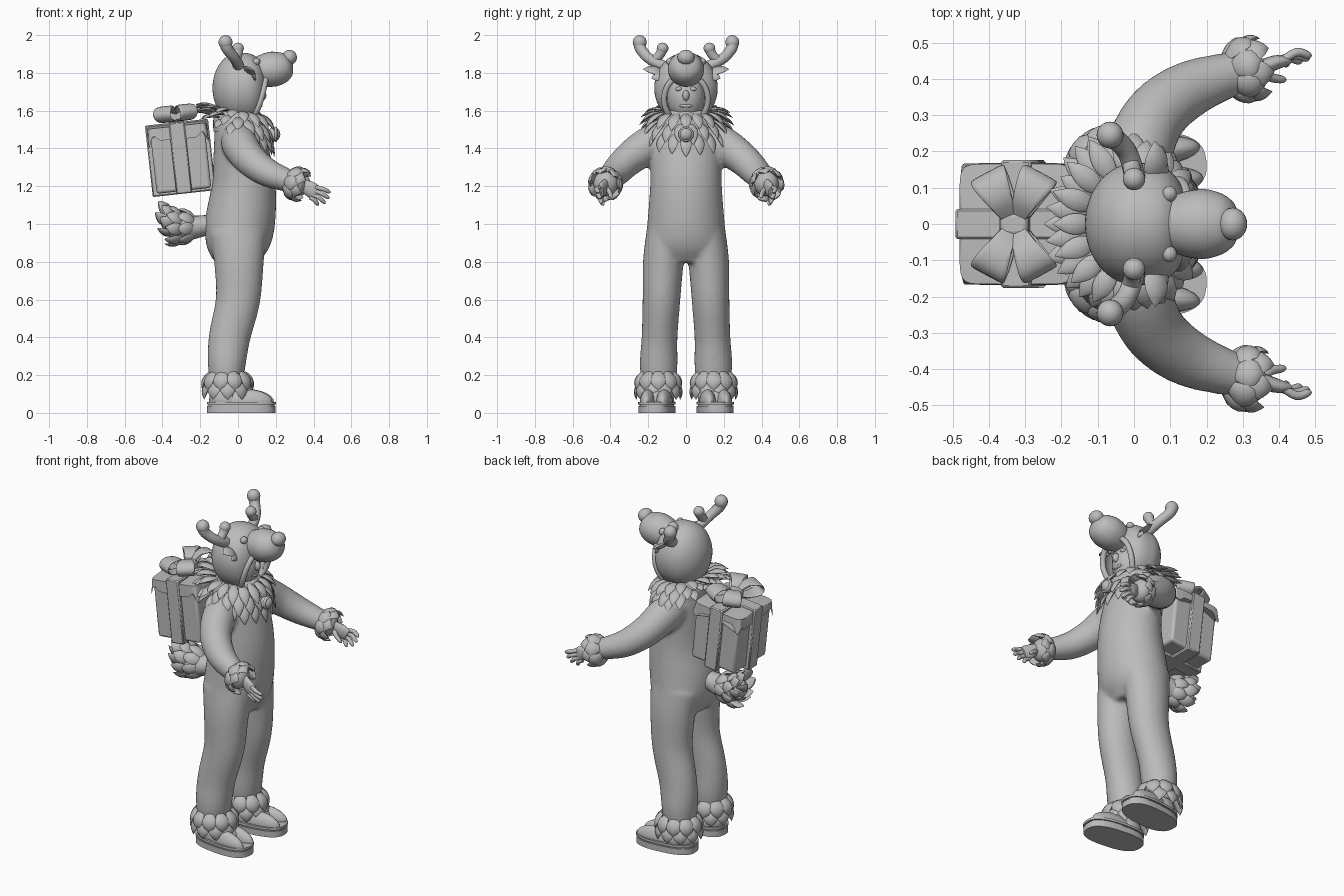
import bpy, bmesh, math, random
from mathutils import Vector, Matrix

random.seed(4)
cube = bpy.data.objects.get("Cube")
if cube:
    bpy.data.objects.remove(cube)

grey = bpy.data.materials.new("plain grey")
grey.use_nodes = True
GREY = (0.5, 0.5, 0.5, 1)
grey.diffuse_color = GREY
grey.node_tree.nodes["Principled BSDF"].inputs["Base Color"].default_value = GREY
X, Y, Z = Vector((1, 0, 0)), Vector((0, 1, 0)), Vector((0, 0, 1))


def spline(keys, sub):
    """Catmull-Rom through tuples of any length."""
    k = [Vector(p) for p in keys]
    out = []
    for i in range(len(k) - 1):
        a, b, c, d = k[max(i - 1, 0)], k[i], k[i + 1], k[min(i + 2, len(k) - 1)]
        for j in range(sub):
            t = j / sub
            out.append(0.5 * (2 * b + (c - a) * t + (2 * a - 5 * b + 4 * c - d) * t * t
                              + (3 * b - a - 3 * c + d) * t ** 3))
    return out + [k[-1]]


def tube(bm, keys, ref=X, n=16, sub=4, power=2, closed=False):
    """Sweep an oval along (x, y, z, radius towards ref, other radius)."""
    pts = spline(keys, sub)
    if closed:
        pts.pop()
    rings, m = [], len(pts)
    for i, p in enumerate(pts):
        q, r = (pts[(i + 1) % m], pts[i - 1]) if closed else (pts[min(i + 1, m - 1)], pts[max(i - 1, 0)])
        t = (Vector(q[:3]) - Vector(r[:3])).normalized()
        u = (ref - t * ref.dot(t)).normalized()
        v = t.cross(u)
        ring = []
        for j in range(n):
            c, s = math.cos(math.tau * j / n), math.sin(math.tau * j / n)
            c, s = (math.copysign(abs(w) ** (2 / power), w) for w in (c, s))
            ring.append(bm.verts.new(Vector(p[:3]) + u * c * max(p[3], 0.001) + v * s * max(p[4], 0.001)))
        rings.append(ring)
    for i in range(m if closed else m - 1):
        a, b = rings[i], rings[(i + 1) % m]
        for j in range(n):
            bm.faces.new((a[j], a[(j + 1) % n], b[(j + 1) % n], b[j]))
    if not closed:
        bm.faces.new(rings[0][::-1])
        bm.faces.new(rings[-1])
    return rings


def ball(bm, center, size, n=24):
    m = Matrix.Translation(center) @ Matrix.Diagonal((*size, 1))
    return bmesh.ops.create_uvsphere(bm, u_segments=n, v_segments=n // 2, radius=1, matrix=m)["verts"]


def leaf(bm, base, direction, normal, length, width, curl=0.1):
    """Pointed, slightly curled tuft."""
    d, nrm = Vector(direction).normalized(), Vector(normal).normalized()
    base, side = Vector(base), d.cross(nrm).normalized()
    keys = []
    for t, w in ((0, 0.5), (0.3, 0.95), (0.6, 0.9), (0.85, 0.45), (1, 0)):
        p = base + d * length * t + nrm * length * curl * (4 * t * (1 - t) + t * t * 0.5)
        keys.append((*p, width * w, width * w * 0.35))
    tube(bm, keys, side, 8, 2)


def box(bm, center, size):
    bmesh.ops.create_cube(bm, size=2, matrix=Matrix.Translation(center) @ Matrix.Diagonal((*size, 1)))


def finish(bm, name, matrix=None, angle=50):
    bmesh.ops.recalc_face_normals(bm, faces=bm.faces)
    me = bpy.data.meshes.new(name)
    bm.to_mesh(me)
    bm.free()
    ob = bpy.data.objects.new(name, me)
    bpy.context.collection.objects.link(ob)
    me.materials.append(grey)
    if matrix:
        ob.matrix_world = matrix
    bpy.ops.object.select_all(action='DESELECT')
    bpy.context.view_layer.objects.active = ob
    ob.select_set(True)
    bpy.ops.object.shade_smooth_by_angle(angle=math.radians(angle))
    return ob


# Suit: torso, legs and arms fused into one soft skin
bm = bmesh.new()
tube(bm, [(-0.01, 0, 0.8, 0.12, 0.17), (-0.005, 0, 0.88, 0.165, 0.215), (0.01, 0, 1.0, 0.185, 0.205),
          (0.03, 0, 1.2, 0.17, 0.19), (0.015, 0, 1.4, 0.145, 0.185), (0, 0, 1.5, 0.125, 0.165),
          (0, 0, 1.58, 0.1, 0.11)], n=32)
for s in (1, -1):
    tube(bm, [(-0.06, s * 0.145, 0.12, 0.08, 0.085), (-0.06, s * 0.145, 0.25, 0.1, 0.1),
              (-0.045, s * 0.14, 0.4, 0.11, 0.095), (0, s * 0.13, 0.6, 0.118, 0.1),
              (0.005, s * 0.12, 0.8, 0.132, 0.108), (0, s * 0.1, 0.95, 0.15, 0.11)], n=24)
    tube(bm, [(0, s * 0.1, 1.44, 0.1, 0.09), (0.01, s * 0.19, 1.42, 0.1, 0.095),
              (0.06, s * 0.3, 1.345, 0.088, 0.088), (0.16, s * 0.375, 1.27, 0.075, 0.078),
              (0.31, s * 0.425, 1.215, 0.055, 0.055)], Z, 20)
suit = finish(bm, "suit")
rm = suit.modifiers.new("fuse", 'REMESH')
rm.mode, rm.voxel_size, rm.use_smooth_shade = 'VOXEL', 0.012, True
sm = suit.modifiers.new("soften", 'SMOOTH')
sm.factor, sm.iterations = 0.5, 6

# Hood: egg with a face opening and a rolled rim


def hood_front(y, z):
    r = max(0.0, 1 - (y / 0.168) ** 2 - ((z - 1.72) / 0.187) ** 2)
    return 0.005 + 0.148 * r ** 0.32


bm = bmesh.new()
for v in ball(bm, (0.005, 0, 1.72), (0.14, 0.168, 0.187), 64):
    if v.co.x > 0.006:
        v.co.x = hood_front(v.co.y, v.co.z)
bmesh.ops.delete(bm, geom=[f for f in bm.faces if (c := f.calc_center_median()).x > 0.03
                           and (c.y / 0.11) ** 2 + ((c.z - 1.66) / 0.125) ** 2 < 1], context='FACES')
hood = finish(bm, "hood")
hood.modifiers.new("thickness", 'SOLIDIFY').thickness = 0.012
bm = bmesh.new()
rim = []
for i in range(25):
    a = math.tau * i / 24
    y, z = 0.116 * math.sin(a), 1.66 + 0.13 * math.cos(a)
    rim.append((hood_front(y, z) + 0.004, y, z, 0.016, 0.016))
tube(bm, rim, X, 10, 2, closed=True)
finish(bm, "hood_rim")

# Face inside the hood
bm = bmesh.new()
ball(bm, (0.025, 0, 1.67), (0.105, 0.1, 0.13), 32)
ball(bm, (0.128, 0, 1.68), (0.022, 0.018, 0.028))
ball(bm, (0.115, 0, 1.625), (0.014, 0.035, 0.01))
ball(bm, (0.095, 0, 1.575), (0.03, 0.04, 0.025))
for s in (1, -1):
    ball(bm, (0.112, s * 0.038, 1.715), (0.012, 0.018, 0.012))
finish(bm, "face")

# Snout, nose, brow eyes and ears on the hood
bm = bmesh.new()
tube(bm, [(0.1, 0, 1.81, 0.075, 0.075), (0.15, 0, 1.815, 0.09, 0.092), (0.21, 0, 1.825, 0.09, 0.094),
          (0.265, 0, 1.845, 0.062, 0.065), (0.29, 0, 1.855, 0, 0)], Z, 32)
finish(bm, "snout")
bm = bmesh.new()
ball(bm, (0.272, 0, 1.882), (0.04, 0.045, 0.04))
finish(bm, "nose")
bm = bmesh.new()
for s in (1, -1):
    ball(bm, (0.098, s * 0.083, 1.86), (0.02, 0.022, 0.02))
finish(bm, "hood_eyes")
bm = bmesh.new()
for s in (1, -1):
    leaf(bm, (0.055, s * 0.12, 1.795), (0, s, 0.18), (0.6, 0, 1), 0.11, 0.038)
    leaf(bm, (0.075, s * 0.125, 1.785), (0.1, s, -0.25), (1, 0, 0.4), 0.06, 0.025)
finish(bm, "ears")

# Antlers with rounded tips
bm = bmesh.new()
for s in (1, -1):
    tube(bm, [(0.005, s * 0.08, 1.82, 0.03, 0.03), (0, s * 0.14, 1.845, 0.029, 0.029),
              (-0.02, s * 0.2, 1.88, 0.028, 0.028), (-0.055, s * 0.238, 1.925, 0.03, 0.03),
              (-0.065, s * 0.245, 1.955, 0.034, 0.034)], X, 16)
    ball(bm, (-0.066, s * 0.245, 1.962), (0.037, 0.037, 0.038))
    tube(bm, [(-0.01, s * 0.175, 1.86, 0.024, 0.024), (-0.003, s * 0.14, 1.895, 0.025, 0.025),
              (0, s * 0.125, 1.925, 0.028, 0.028)], X, 16)
    ball(bm, (0, s * 0.124, 1.93), (0.031, 0.031, 0.03))
finish(bm, "antlers")

# Collar: three rows of tufts, low on the chest and high behind the neck
bm = bmesh.new()
for row in range(3):
    for i in range(18):
        a = math.tau * (i + 0.5 * (row % 2)) / 18
        c, s = math.cos(a), math.sin(a)
        grow = 1 + 0.1 * row
        z = 1.595 - 0.035 * row - c * (0.015 + 0.02 * row)
        slope = -0.5 - 0.65 * c - 0.35 * row * (1 + c)
        leaf(bm, (0.115 * c * grow, 0.14 * s * grow, z), (c, s, slope), (-slope * c, -slope * s, 1),
             random.uniform(0.105, 0.13), 0.03, 0.12)
tube(bm, [(0, 0, 1.49, 0.13, 0.165), (0, 0, 1.56, 0.13, 0.15), (0, 0, 1.6, 0.1, 0.11)], n=32)
finish(bm, "fur_collar")

# Bell on the collar
bm = bmesh.new()
ball(bm, (0.19, 0, 1.475), (0.034, 0.037, 0.037))
ring = [(0.2, 0.033 * math.sin(a), 1.475 + 0.033 * math.cos(a), 0.008, 0.008)
        for a in (math.tau * i / 12 for i in range(13))]
tube(bm, ring, X, 8, 2, closed=True)
finish(bm, "bell")

for s, side in ((1, "left"), (-1, "right")):
    # Wrist cuff of plump tufts
    bm = bmesh.new()
    axis = Vector((0.93, s * 0.15, -0.33)).normalized()
    u = axis.cross(Z).normalized()
    v = axis.cross(u)
    mid = Vector((0.305, s * 0.425, 1.215))
    ball(bm, mid, (0.055, 0.065, 0.068))
    for row in range(2):
        for i in range(7):
            a = math.tau * (i + row / 2) / 7
            out = u * math.cos(a) + v * math.sin(a)
            leaf(bm, mid + out * 0.048 + axis * (0.025 * row - 0.05), axis + out * 0.25, out, 0.085, 0.038, 0.22)
    finish(bm, side + "_wrist_cuff")

    # Hand: palm, four fingers, thumb
    bm = bmesh.new()
    tube(bm, [(0.3, s * 0.425, 1.22, 0.03, 0.03), (0.345, s * 0.43, 1.205, 0.034, 0.022),
              (0.39, s * 0.445, 1.18, 0.042, 0.02), (0.42, s * 0.45, 1.165, 0.034, 0.014)], Z, 16)
    for i, (x, z) in enumerate(((0.49, 1.165), (0.485, 1.135), (0.465, 1.11), (0.43, 1.1))):
        f = 0.012
        y = 0.465 - 0.008 * i
        bx, bz = 0.405 - 0.008 * i, 1.195 - 0.018 * i
        tube(bm, [(bx, s * 0.447, bz, f, f), ((bx + x) / 2, s * (y + 0.008), (bz + z) / 2 + 0.006, f, f),
                  (x - 0.01, s * y, z + 0.006, f * 0.85, f * 0.85), (x, s * y, z, 0, 0)], Y, 10)
    tube(bm, [(0.35, s * 0.425, 1.19, 0.014, 0.014), (0.375, s * 0.405, 1.17, 0.013, 0.013),
              (0.41, s * 0.398, 1.145, 0.01, 0.01), (0.42, s * 0.398, 1.138, 0, 0)], Y, 10)
    finish(bm, side + "_hand")

    # Shoe: layered sole and a cleft upper, toes turned out slightly
    turn = Matrix.Translation((-0.04, s * 0.148, 0)) @ Matrix.Rotation(s * 0.1, 4, 'Z')
    bm = bmesh.new()
    for z, h, r in ((0, 0.036, 0), (0.036, 0.008, -0.006), (0.044, 0.014, 0.002)):
        tube(bm, [(0.058, 0, z, 0.181 + r, 0.094 + r), (0.058, 0, z + h, 0.181 + r, 0.094 + r)], X, 40, 1, 2.6)
    finish(bm, side + "_sole", turn, 35)
    bm = bmesh.new()
    ball(bm, (-0.02, 0, 0.055), (0.095, 0.085, 0.12))
    for t in (1, -1):
        ball(bm, (0.09, t * 0.043, 0.055), (0.138, 0.043, 0.07))
    ball(bm, (0.04, 0, 0.055), (0.11, 0.075, 0.085))
    bmesh.ops.translate(bm, verts=[p for p in bm.verts if p.co.z < 0.05], vec=(0, 0, 0))
    for p in bm.verts:
        p.co.z = max(p.co.z, 0.05)
    finish(bm, side + "_shoe", turn)

    # Ankle cuff
    bm = bmesh.new()
    for row in range(2):
        for i in range(10):
            a = math.tau * (i + row / 2) / 10
            c, d = math.cos(a), math.sin(a)
            leaf(bm, (-0.055 + 0.09 * c, s * 0.147 + 0.085 * d, 0.215 - 0.045 * row),
                 (c * 0.32, d * 0.22, -1), (c, d, 0.25), 0.105, 0.042, 0.15)
    finish(bm, side + "_ankle_cuff")

# Tail: upswept core covered in tufts
bm = bmesh.new()
tube(bm, [(-0.14, 0, 1.0, 0.05, 0.05), (-0.22, 0, 0.985, 0.06, 0.065), (-0.3, 0, 0.98, 0.072, 0.08),
          (-0.36, 0, 1.01, 0.055, 0.065), (-0.39, 0, 1.05, 0, 0)], Z, 20)
for x, z, r, up, n in ((-0.23, 0.985, 0.05, 0.0, 8), (-0.29, 0.975, 0.062, 0.25, 9), (-0.33, 0.995, 0.045, 0.6, 7),
                       (-0.36, 1.02, 0.02, 1.0, 4)):
    for i in range(n):
        a = math.tau * i / n + x * 20
        out = Vector((0, math.cos(a), math.sin(a)))
        leaf(bm, Vector((x, 0, z)) + out * r, Vector((-1, 0, up)) + out * 0.35, out, 0.1, 0.034, 0.15)
finish(bm, "tail")

# Gift box worn on the back, leaning away from it
lean = Matrix.Translation((-0.305, 0, 1.35)) @ Matrix.Rotation(-0.11, 4, 'Y')
bm = bmesh.new()
box(bm, (0, 0, -0.005), (0.145, 0.155, 0.17))
bev = finish(bm, "gift_box", lean).modifiers.new("round", 'BEVEL')
bev.width, bev.segments = 0.015, 3

# Draped lid with a wavy hem and flared corners
bm = bmesh.new()
rings = tube(bm, [(0, 0, 0.17, 0.14, 0.145), (0, 0, 0.185, 0.15, 0.158), (0, 0, 0.17, 0.158, 0.166),
                  (0, 0, 0.115, 0.16, 0.168)], X, 64, 1, 9)
for j, p in enumerate(rings[-1]):
    corner = abs(math.sin(math.tau * j / 32)) ** 6
    p.co.z += 0.018 * math.sin(math.tau * j / 9) - 0.03 * corner
    p.co.xy *= 1 + 0.06 * corner
finish(bm, "gift_lid", lean, 40)

# Ribbon bands round the box
bm = bmesh.new()
box(bm, (0, 0, 0.0), (0.168, 0.042, 0.19))
box(bm, (0, 0, 0.0), (0.042, 0.176, 0.19))
finish(bm, "gift_ribbon", lean).modifiers.new("round", 'BEVEL').width = 0.006

# Bow: four fanned loops and a knot
bm = bmesh.new()
for deg in (62, 118, 242, 298):
    d = Vector((math.cos(math.radians(deg)), math.sin(math.radians(deg)), 0))
    loop = [(*(d * r + Z * (0.19 + h)), w, 0.006) for r, h, w in
            ((0.01, 0.035, 0.02), (0.07, 0.08, 0.035), (0.13, 0.08, 0.05), (0.155, 0.045, 0.052),
             (0.12, 0.012, 0.045), (0.02, 0.01, 0.025))]
    tube(bm, loop, d.cross(Z), 12, 4, 4)
finish(bm, "bow_loops", lean)
bm = bmesh.new()
box(bm, (0, 0, 0.215), (0.04, 0.034, 0.032))
bev = finish(bm, "bow_knot", lean).modifiers.new("round", 'BEVEL')
bev.width, bev.segments = 0.015, 3
